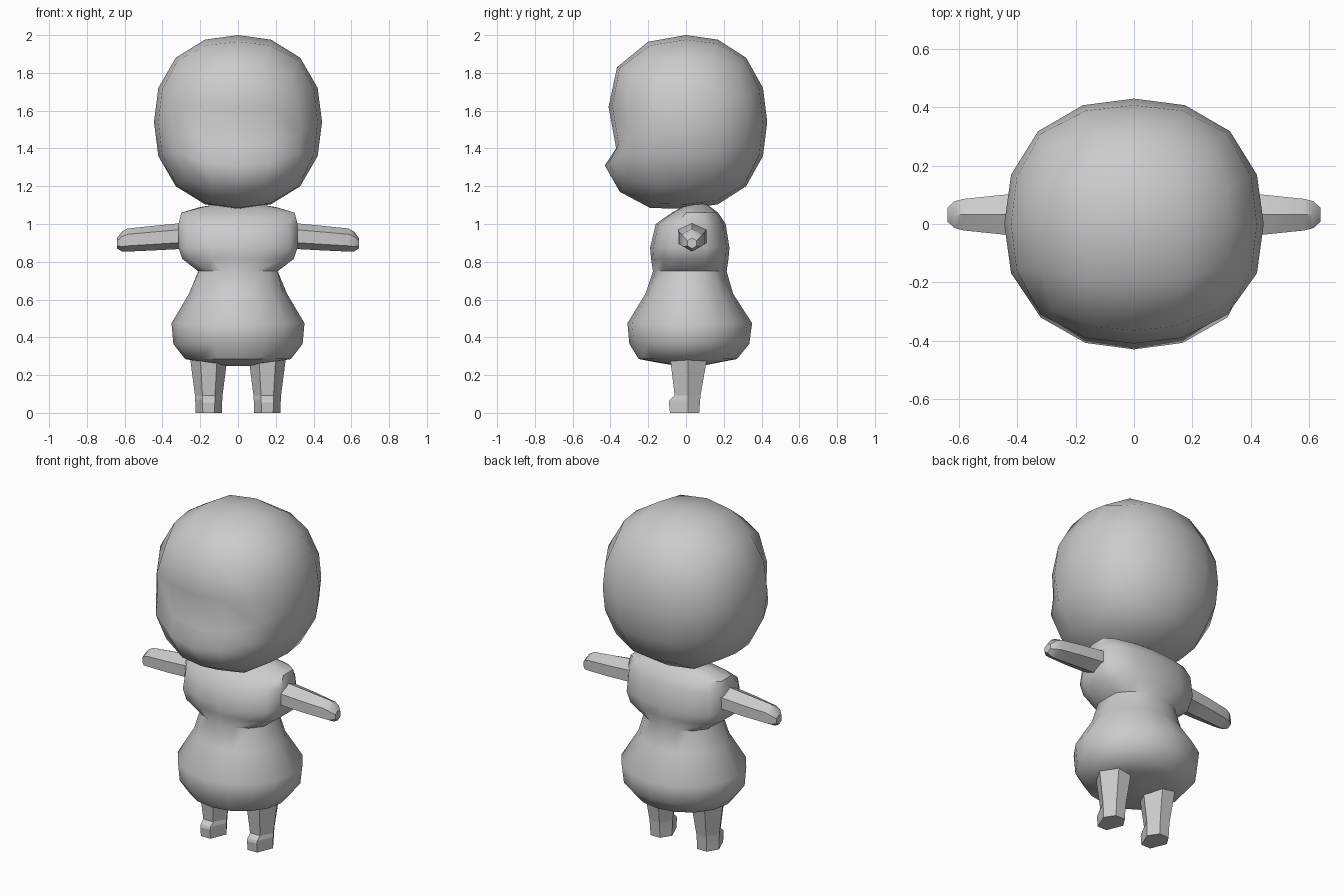
import bpy, bmesh
from math import sin, cos, tan, pi, radians
from mathutils import Vector

if "Cube" in bpy.data.objects:
    bpy.data.objects.remove(bpy.data.objects["Cube"])


def finish(bm, name, smooth_angle=None):
    bmesh.ops.recalc_face_normals(bm, faces=bm.faces[:])
    me = bpy.data.meshes.new(name)
    bm.to_mesh(me)
    bm.free()
    ob = bpy.data.objects.new(name, me)
    bpy.context.collection.objects.link(ob)
    if smooth_angle:
        bpy.ops.object.select_all(action='DESELECT')
        ob.select_set(True)
        bpy.context.view_layer.objects.active = ob
        bpy.ops.object.shade_smooth_by_angle(angle=radians(smooth_angle))
    return ob


def loft(name, rings, smooth_angle=None):
    bm = bmesh.new()
    loops = [[bm.verts.new(p) for p in ring] for ring in rings]
    n = len(rings[0])
    for a, b in zip(loops, loops[1:]):
        for i in range(n):
            j = (i + 1) % n
            bm.faces.new((a[i], a[j], b[j], b[i]))
    for ring in (loops[0], loops[-1]):
        bm.faces.new(ring)
    return finish(bm, name, smooth_angle)


# Head: rounded quad sphere with a flattened face and a chin ridge
R, CZ = Vector((0.445, 0.43, 0.46)), 1.54
face = {3: (-0.20, 1.965), 2: (-0.365, 1.83), 1: (-0.41, 1.62), 0: (-0.37, 1.40),
        -1: (-0.43, 1.31), -2: (-0.35, 1.17), -3: (-0.19, 1.085)}


def head_point(c):
    d = Vector([tan(v * pi / 4) for v in c])
    d /= sum(abs(v) ** 2.3 for v in d) ** (1 / 2.3)
    return Vector((d.x * R.x, d.y * R.y, CZ + d.z * R.z))


bm = bmesh.new()
bmesh.ops.create_cube(bm, size=2)
bmesh.ops.subdivide_edges(bm, edges=bm.edges[:], cuts=3, use_grid_fill=True)
for v in bm.verts:
    c = v.co.copy()
    p = head_point(c)
    k = None
    if c.y < -0.9:
        k = round(c.z * 2)
    elif abs(c.y + 0.5) < 0.1 and abs(c.z) > 0.9:
        k = 3 if c.z > 0 else -3
    if k is not None:
        base = head_point((0, c.y, c.z))
        w = max(0, 1 - (p.x / 0.45) ** 2)
        p.y += (face[k][0] - base.y) * w
        p.z += (face[k][1] - base.z) * w
    v.co = p
finish(bm, "head", 60)

# Body: oval rings; (z, half width, side limit, front y, back y)
profile = [(0.248, 0.06, 1, -0.04, 0.08), (0.268, 0.19, 1, -0.16, 0.18),
           (0.285, 0.28, 1, -0.25, 0.27), (0.365, 0.342, 1, -0.30, 0.335),
           (0.475, 0.352, 1, -0.31, 0.35), (0.63, 0.26, 1, -0.215, 0.25),
           (0.75, 0.225, 0.21, -0.175, 0.215), (0.815, 0.36, 0.295, -0.185, 0.225),
           (0.875, 0.39, 0.315, -0.19, 0.23), (1.0, 0.38, 0.315, -0.16, 0.21),
           (1.06, 0.34, 0.30, -0.075, 0.17), (1.09, 0.20, 0.20, -0.02, 0.13),
           (1.112, 0.06, 1, 0.04, 0.10)]
rings = []
for z, rx, lim, f, b in profile:
    ring = []
    for i in range(16):
        a = 2 * pi * i / 16
        x = max(-lim, min(lim, rx * cos(a)))
        ring.append((x, (f + b) / 2 + (b - f) / 2 * sin(a), z))
    rings.append(ring)
loft("body", rings, 45)

# Arms: tapering six-sided limbs; (x, centre z, half depth, half height)
arm = [(0.22, 0.935, 0.085, 0.085), (0.317, 0.935, 0.075, 0.068), (0.45, 0.925, 0.068, 0.065),
       (0.585, 0.915, 0.054, 0.061), (0.615, 0.907, 0.046, 0.052), (0.64, 0.898, 0.024, 0.028)]
for side, label in ((-1, "left"), (1, "right")):
    loft("arm_" + label,
         [[(side * x, 0.032 + ry / 0.866 * cos(i * pi / 3 + pi / 6), z + rz * sin(i * pi / 3 + pi / 6))
           for i in range(6)] for x, z, ry, rz in arm], 40)

# Legs with small toes: six-sided; (z, half width, front y, back y)
leg = [(0, 0.07, -0.085, 0.07), (0.055, 0.071, -0.09, 0.074), (0.07, 0.072, -0.085, 0.075),
       (0.092, 0.073, -0.06, 0.077), (0.34, 0.105, -0.09, 0.12)]
for side, label in ((-1, "left"), (1, "right")):
    loft("leg_" + label,
         [[(side * 0.155 + x * rx, y, z) for x, y in
           ((1, 0.01), (0.45, b), (-0.45, b), (-1, 0.01), (-0.45, f), (0.45, f))]
          for z, rx, f, b in leg])
